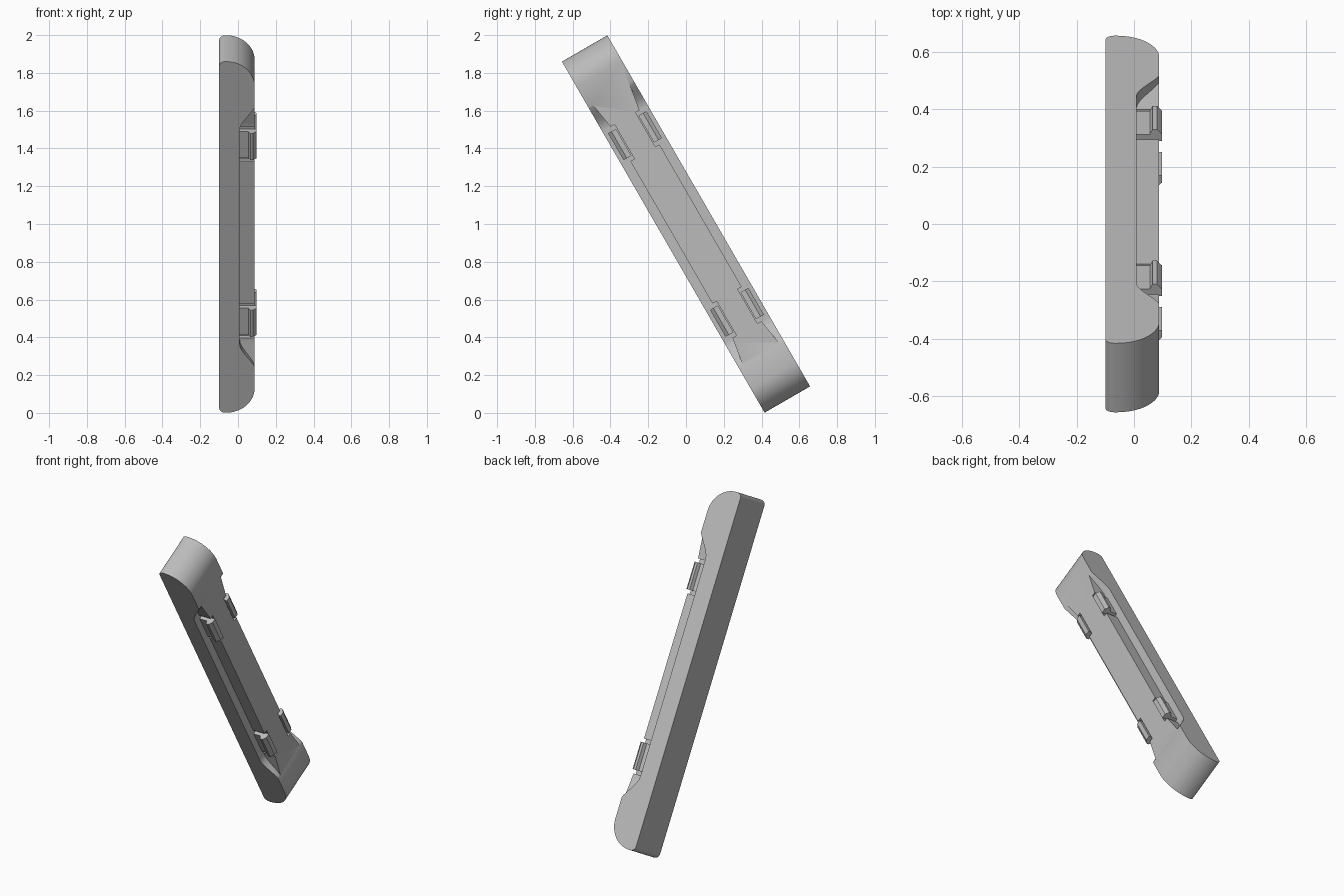
import bpy, bmesh
from math import sin, cos, pi, radians
from mathutils import Matrix

cube = bpy.data.objects.get("Cube")
if cube:
    bpy.data.objects.remove(cube)

grey = bpy.data.materials.new("plain grey")
grey.use_nodes = True
grey.diffuse_color = (0.5, 0.5, 0.5, 1)
grey.node_tree.nodes["Principled BSDF"].inputs["Base Color"].default_value = (0.5, 0.5, 0.5, 1)

# local frame: x = thickness, y = width, z = length; leaned by 30 degrees
LEAN = Matrix.Translation((0, 0, 1)) @ Matrix.Rotation(radians(30), 4, "X")
HALF_L, HALF_W = 1.073, 0.139
FLOOR, FACE = 0.008, 0.088


def loft(name, sections):
    """Closed solid through a row of matching outlines."""
    bm = bmesh.new()
    rings = [[bm.verts.new(p) for p in s] for s in sections]
    n = len(rings[0])
    bm.faces.new(rings[0])
    bm.faces.new(rings[-1])
    for a, b in zip(rings, rings[1:]):
        for i in range(n):
            j = (i + 1) % n
            bm.faces.new((a[i], a[j], b[j], b[i]))
    bmesh.ops.recalc_face_normals(bm, faces=bm.faces)
    mesh = bpy.data.meshes.new(name)
    bm.to_mesh(mesh)
    bm.free()
    obj = bpy.data.objects.new(name, mesh)
    bpy.context.collection.objects.link(obj)
    obj.matrix_world = LEAN
    mesh.materials.append(grey)
    return obj


def activate(obj):
    bpy.ops.object.select_all(action="DESELECT")
    obj.select_set(True)
    bpy.context.view_layer.objects.active = obj


def carve(obj, cutter):
    cutter.hide_render = True
    bpy.context.view_layer.update()
    activate(obj)
    mod = obj.modifiers.new("cut", "BOOLEAN")
    mod.operation, mod.solver, mod.object = "DIFFERENCE", "EXACT", cutter
    bpy.ops.object.modifier_apply(modifier=mod.name)
    bpy.data.objects.remove(cutter)


def arc(cx, cz, r, start, steps):
    return [(cx + r * cos(start + pi / 2 * i / steps),
             cz + r * sin(start + pi / 2 * i / steps)) for i in range(steps + 1)]


# body: long bar with big round front ends and small round back corners
BIG, SMALL = 0.15, 0.03
half = arc(FACE - BIG, HALF_L - BIG, BIG, 0, 20) + arc(-0.1 + SMALL, HALF_L - SMALL, SMALL, pi / 2, 6)
outline = half + [(x, -z) for x, z in reversed(half)]
body = loft("body", [[(x, y, z) for x, z in outline] for y in (-HALF_W, HALF_W)])

# side recesses: a ledge that ramps up and narrows at both ends
for side in (-1, 1):
    stations = []
    for i in range(9):
        t = i / 8
        ramp = t * t * (3 - 2 * t)
        stations.append((0.65 + 0.18 * t, FLOOR + 0.09 * ramp, 0.05 - 0.03 * t))
    stations = [(-z, x, w) for z, x, w in reversed(stations)] + stations
    sections = []
    for z, x, w in stations:
        inner, outer = side * (HALF_W - w), side * (HALF_W + 0.03)
        sections.append([(x, inner, z), (x, outer, z), (0.15, outer, z), (0.15, inner, z)])
    carve(body, loft("recess_cutter", sections))

# pockets and snap clips
for side, side_name in ((-1, "front"), (1, "back")):
    for end, end_name in ((-1, "lower"), (1, "upper")):
        mid = end * 0.54
        inner, outer = side * (HALF_W - 0.075), side * (HALF_W + 0.03)
        square = ((FLOOR, inner), (FLOOR, outer), (0.15, outer), (0.15, inner))
        carve(body, loft("pocket_cutter", [[(x, y, mid + d) for x, y in square] for d in (-0.105, 0.105)]))

        # hook section: (height, inset from the side)
        hook = ((FLOOR - 0.01, 0.07), (FLOOR - 0.01, 0.042), (0.055, 0.042),
                (0.065, 0.022), (0.08, 0.022), (0.098, 0.042), (0.098, 0.07))
        clip = loft(f"{end_name}_{side_name}_clip",
                    [[(x, side * (HALF_W - w), mid + d) for x, w in hook] for d in (-0.082, 0.082)])

# smooth the round ends, keep the edges sharp
activate(body)
bpy.ops.object.shade_smooth_by_angle(angle=radians(30))
